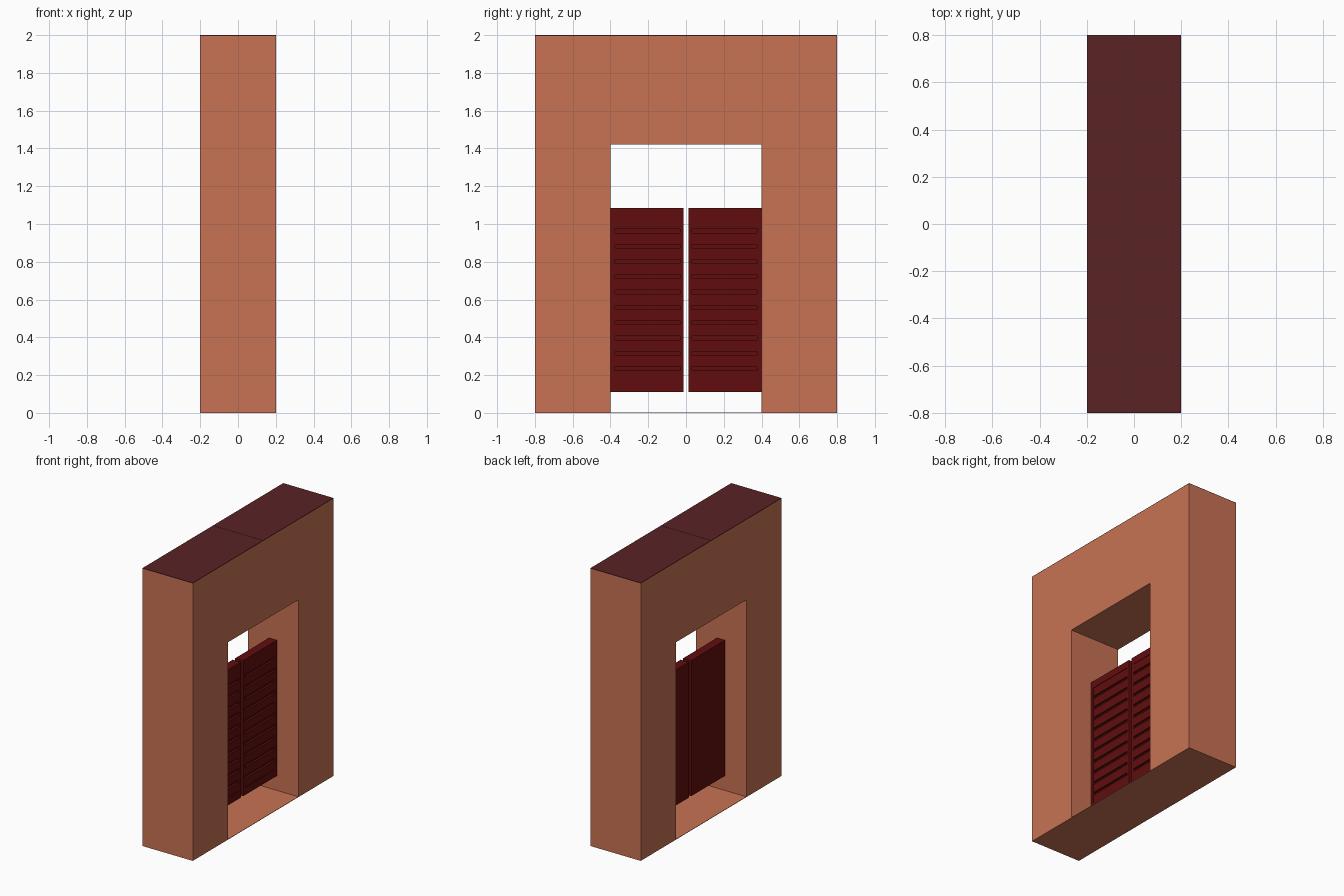
import bpy
import bmesh

cube = bpy.data.objects.get("Cube")
if cube:
    bpy.data.objects.remove(cube, do_unlink=True)


def material(name, rgb):
    m = bpy.data.materials.new(name)
    m.use_nodes = True
    m.diffuse_color = (*rgb, 1)
    bsdf = next(n for n in m.node_tree.nodes if n.type == "BSDF_PRINCIPLED")
    bsdf.inputs["Base Color"].default_value = (*rgb, 1)
    return m


terracotta = material("terracotta", (0.58, 0.17, 0.09))
roof_maroon = material("roof maroon", (0.10, 0.016, 0.018))
door_red = material("door red", (0.12, 0.004, 0.004))


def finish(name, bm, mat):
    bmesh.ops.recalc_face_normals(bm, faces=bm.faces)
    mesh = bpy.data.meshes.new(name)
    bm.to_mesh(mesh)
    bm.free()
    mesh.materials.append(mat)
    obj = bpy.data.objects.new(name, mesh)
    bpy.context.collection.objects.link(obj)
    return obj


def add_box(bm, x, y, z):
    """Add a box from three (low, high) ranges."""
    verts = bmesh.ops.create_cube(bm, size=1)["verts"]
    for v in verts:
        for axis, (low, high) in enumerate((x, y, z)):
            v.co[axis] = low if v.co[axis] < 0 else high


def box(name, x, y, z, mat):
    bm = bmesh.new()
    add_box(bm, x, y, z)
    return finish(name, bm, mat)


DEPTH, WIDTH, OPENING, LINTEL, TOP = 0.2, 0.8, 0.4, 1.42, 1.996

# Wall with a doorway: arch profile pushed through the wall depth
bm = bmesh.new()
profile = [(-WIDTH, 0), (-OPENING, 0), (-OPENING, LINTEL), (OPENING, LINTEL),
           (OPENING, 0), (WIDTH, 0), (WIDTH, TOP), (-WIDTH, TOP)]
face = bm.faces.new([bm.verts.new((-DEPTH, y, z)) for y, z in profile])
new = bmesh.ops.extrude_face_region(bm, geom=[face])["geom"]
bmesh.ops.translate(bm, vec=(2 * DEPTH, 0, 0),
                    verts=[g for g in new if isinstance(g, bmesh.types.BMVert)])
finish("doorway_wall", bm, terracotta)

# Thin threshold and the two roof slabs
box("threshold", (-DEPTH, DEPTH), (-OPENING, OPENING), (0, 0.003), terracotta)
for side, y in (("front", (-WIDTH, -0.001)), ("back", (0.001, WIDTH))):
    box(side + "_roof_slab", (-DEPTH, DEPTH), y, (TOP, 2), roof_maroon)

# Swing doors: flat back, raised border and slats on the +x side
BACK, FACE, RECESS, SLAT = -0.032, 0.032, 0.014, 0.029
BOTTOM, HEAD, PANEL_LOW, PANEL_HIGH = 0.11, 1.085, 0.164, 1.034
SLATS, SLAT_HEIGHT = 11, 0.061


def door(name, outer, inner):
    sign = 1 if outer > 0 else -1
    stile_out, stile_in = outer - sign * 0.022, inner + sign * 0.018

    def span(a, b):
        return min(a, b), max(a, b)

    bm = bmesh.new()
    add_box(bm, (BACK, RECESS), span(inner, outer), (BOTTOM, HEAD))
    front = (RECESS, FACE)
    add_box(bm, front, span(stile_out, outer), (BOTTOM, HEAD))
    add_box(bm, front, span(inner, stile_in), (BOTTOM, HEAD))
    add_box(bm, front, span(stile_in, stile_out), (BOTTOM, PANEL_LOW))
    add_box(bm, front, span(stile_in, stile_out), (PANEL_HIGH, HEAD))
    step = (PANEL_HIGH - PANEL_LOW - SLAT_HEIGHT) / (SLATS - 1)
    for i in range(SLATS):
        z = PANEL_LOW + i * step
        add_box(bm, (RECESS, SLAT), span(stile_in, stile_out), (z, z + SLAT_HEIGHT))
    finish(name, bm, door_red)


door("front_swing_door", -0.399, -0.014)
door("back_swing_door", 0.399, 0.014)
